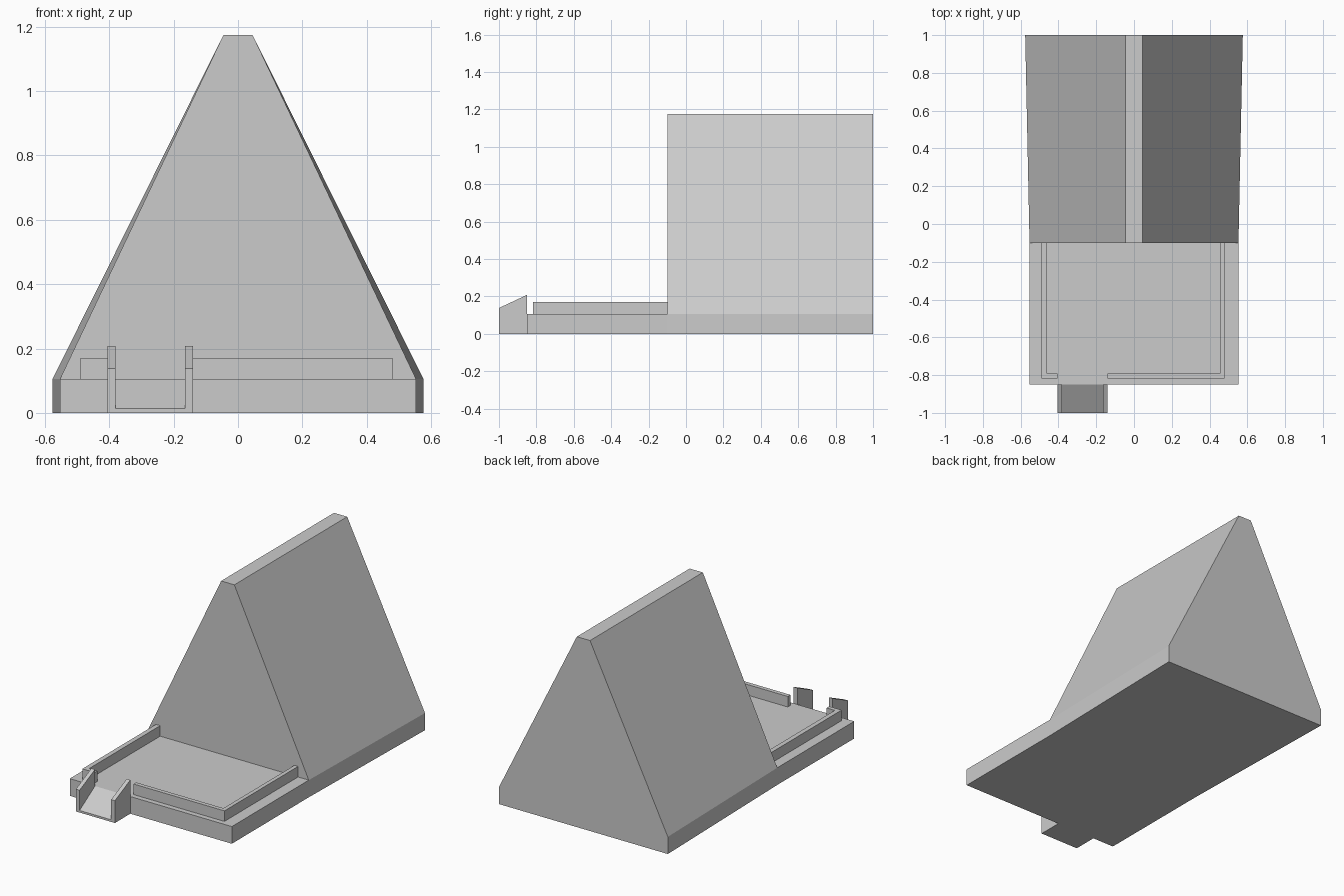
import bpy
import bmesh

cube = bpy.data.objects.get("Cube")
if cube:
    bpy.data.objects.remove(cube, do_unlink=True)

# One plain grey
grey = bpy.data.materials.new("plain_grey")
grey.use_nodes = True
colour = (0.6, 0.6, 0.6, 1)
grey.diffuse_color = colour
grey.node_tree.nodes["Principled BSDF"].inputs["Base Color"].default_value = colour


def loft(name, start, end):
    """Solid between two matching closed loops of 3D points."""
    bm = bmesh.new()
    a = [bm.verts.new(p) for p in start]
    b = [bm.verts.new(p) for p in end]
    bm.faces.new(a)
    bm.faces.new(b[::-1])
    n = len(a)
    for i in range(n):
        j = (i + 1) % n
        bm.faces.new((a[j], a[i], b[i], b[j]))
    bmesh.ops.recalc_face_normals(bm, faces=bm.faces)
    mesh = bpy.data.meshes.new(name)
    bm.to_mesh(mesh)
    bm.free()
    mesh.materials.append(grey)
    obj = bpy.data.objects.new(name, mesh)
    bpy.context.scene.collection.objects.link(obj)
    return obj


def box(name, x, y, z):
    def ring(h):
        return [(x[0], y[0], h), (x[1], y[0], h), (x[1], y[1], h), (x[0], y[1], h)]
    return loft(name, ring(z[0]), ring(z[1]))


def side_prism(name, x, profile):
    """Extrude a (y, z) profile across x."""
    return loft(name, *[[(v, y, z) for y, z in profile] for v in x])


DECK = 0.106
FRONT, HOUSE = -0.85, -0.1


# Steep-roofed house, slightly wider at the back
def gable(y, half):
    right = [(half, 0), (half, DECK), (0.045, 1.175)]
    outline = right + [(-x, z) for x, z in reversed(right)]
    return [(x, y, z) for x, z in outline]


loft("house", gable(HOUSE, 0.553), gable(1, 0.576))

# Porch deck
box("porch_deck", (-0.553, 0.553), (FRONT, HOUSE), (0, DECK))

# Railing around the porch, open at the ramp
RAIL = (DECK, 0.171)
box("right_rail", (-0.49, -0.461), (-0.818, HOUSE), RAIL)
box("left_rail", (0.455, 0.48), (-0.818, HOUSE), RAIL)
box("front_rail_short", (-0.461, -0.405), (-0.818, -0.792), RAIL)
box("front_rail_long", (-0.14, 0.455), (-0.818, -0.792), RAIL)

# Entry ramp with sloping side walls
side_prism("ramp", (-0.381, -0.165),
           [(-1, 0), (FRONT, 0), (FRONT, DECK), (-1, 0.013)])
wall = [(-1, 0), (FRONT, 0), (FRONT, 0.208), (-1, 0.138)]
side_prism("ramp_wall_right", (-0.406, -0.381), wall)
side_prism("ramp_wall_left", (-0.165, -0.14), wall)
